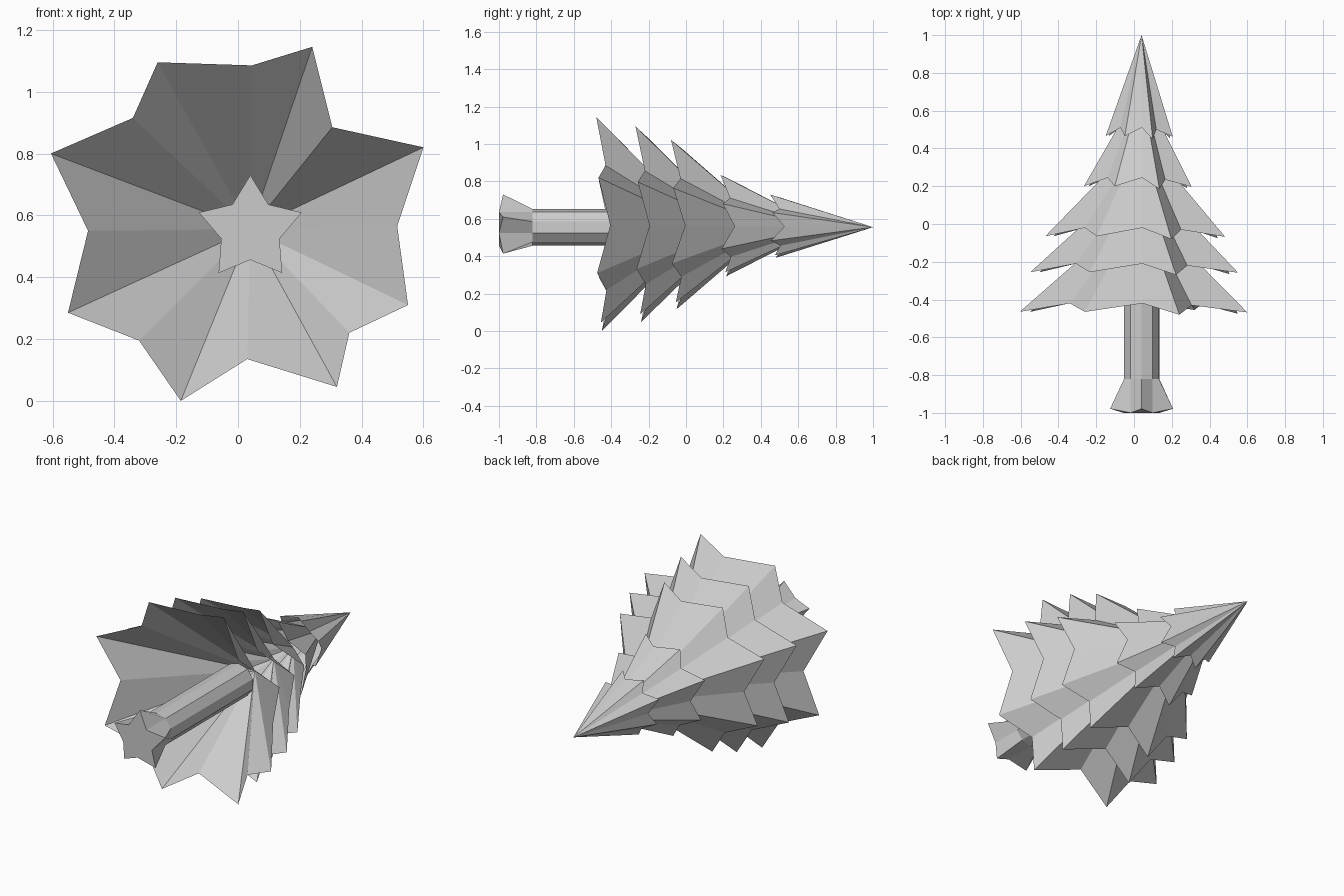
import bpy, bmesh
from math import sin, cos, pi

if "Cube" in bpy.data.objects:
    bpy.data.objects.remove(bpy.data.objects["Cube"])

# Tree axis runs along +Y through this (x, z) point
CX, CZ = 0.04, 0.555

# Irregular eight-pointed branch outline (x, z, y offset): tips and valleys alternate
STAR = [(0.24, 1.145, -0.48), (0.305, 0.885, -0.43), (0.60, 0.82, -0.468), (0.515, 0.565, -0.405),
        (0.55, 0.31, -0.475), (0.36, 0.22, -0.425), (0.32, 0.045, -0.455), (0.03, 0.135, -0.41),
        (-0.185, 0.0, -0.45), (-0.32, 0.195, -0.415), (-0.55, 0.285, -0.465), (-0.485, 0.55, -0.41),
        (-0.605, 0.80, -0.465), (-0.34, 0.915, -0.42), (-0.26, 1.095, -0.465), (0.045, 1.085, -0.42)]


def finish(name, bm):
    mesh = bpy.data.meshes.new(name)
    bm.to_mesh(mesh)
    bm.free()
    obj = bpy.data.objects.new(name, mesh)
    bpy.context.collection.objects.link(obj)
    return obj


def branch_tier(name, scale, lift, apex_y):
    """Open pleated cone: the star outline scaled about the axis and joined to an apex."""
    bm = bmesh.new()
    rim = [bm.verts.new((CX + (x - CX) * scale, y + lift, CZ + (z - CZ) * scale)) for x, z, y in STAR]
    apex = bm.verts.new((CX, apex_y, CZ))
    for i, v in enumerate(rim):
        bm.faces.new((v, rim[(i + 1) % len(rim)], apex))
    bmesh.ops.recalc_face_normals(bm, faces=bm.faces)
    return finish(name, bm)


# Five tiers of branches, bottom to top: scale, shift along the axis, apex position
TIERS = [(1.0, 0.0, 0.10), (0.913, 0.21, 0.28), (0.79, 0.40, 0.46), (0.473, 0.665, 0.73), (0.295, 0.93, 1.0)]
for n, (scale, lift, apex_y) in enumerate(TIERS, 1):
    branch_tier(f"branch_tier_{n}", scale, lift, apex_y)

# Trunk: ten-sided shaft flaring into a five-pointed root star
bm = bmesh.new()
rings = []
for y_tip, y_valley, r_tip in [(-0.978, -1.0, 0.175), (-0.82, -0.82, 0.097), (-0.05, -0.05, 0.097)]:
    ring = []
    for i in range(10):
        a = 2 * pi * i / 10
        r, y = (0.099, y_valley) if i % 2 else (r_tip, y_tip)
        ring.append(bm.verts.new((CX + r * sin(a), y, CZ + r * cos(a))))
    rings.append(ring)
for low, high in zip(rings, rings[1:]):
    for i in range(10):
        j = (i + 1) % 10
        bm.faces.new((low[i], low[j], high[j], high[i]))
bm.faces.new(rings[0])
bm.faces.new(rings[-1])
bmesh.ops.recalc_face_normals(bm, faces=bm.faces)
finish("trunk", bm)
